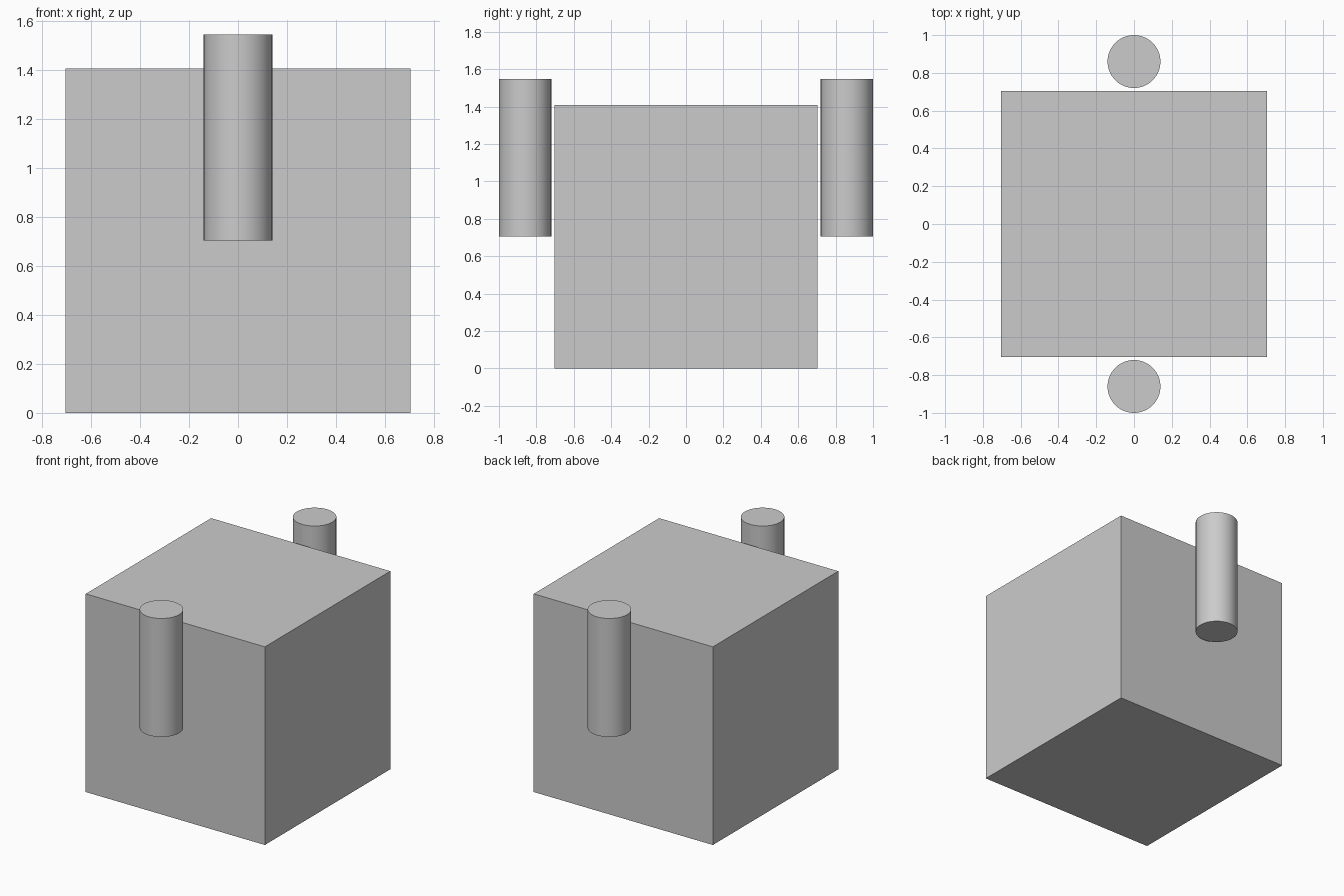
import bpy
import math

if "Cube" in bpy.data.objects:
    bpy.data.objects.remove(bpy.data.objects["Cube"])

HALF = 0.704      # half the edge of the cube
RADIUS = 0.14     # side peg radius
BOTTOM, TOP = 0.704, 1.546

# Cube body standing on the ground
bpy.ops.mesh.primitive_cube_add(size=2 * HALF, location=(0, 0, HALF))
bpy.context.object.name = "body"


def add_peg(name, y):
    """Upright smooth cylinder floating just off the body's face."""
    bpy.ops.mesh.primitive_cylinder_add(
        vertices=64, radius=RADIUS, depth=TOP - BOTTOM,
        location=(0, y, (TOP + BOTTOM) / 2))
    bpy.context.object.name = name
    bpy.ops.object.shade_smooth_by_angle(angle=math.radians(30))


# Matching pegs in front and behind
for name, side in (("front_peg", -1), ("back_peg", 1)):
    add_peg(name, side * (1 - RADIUS))
